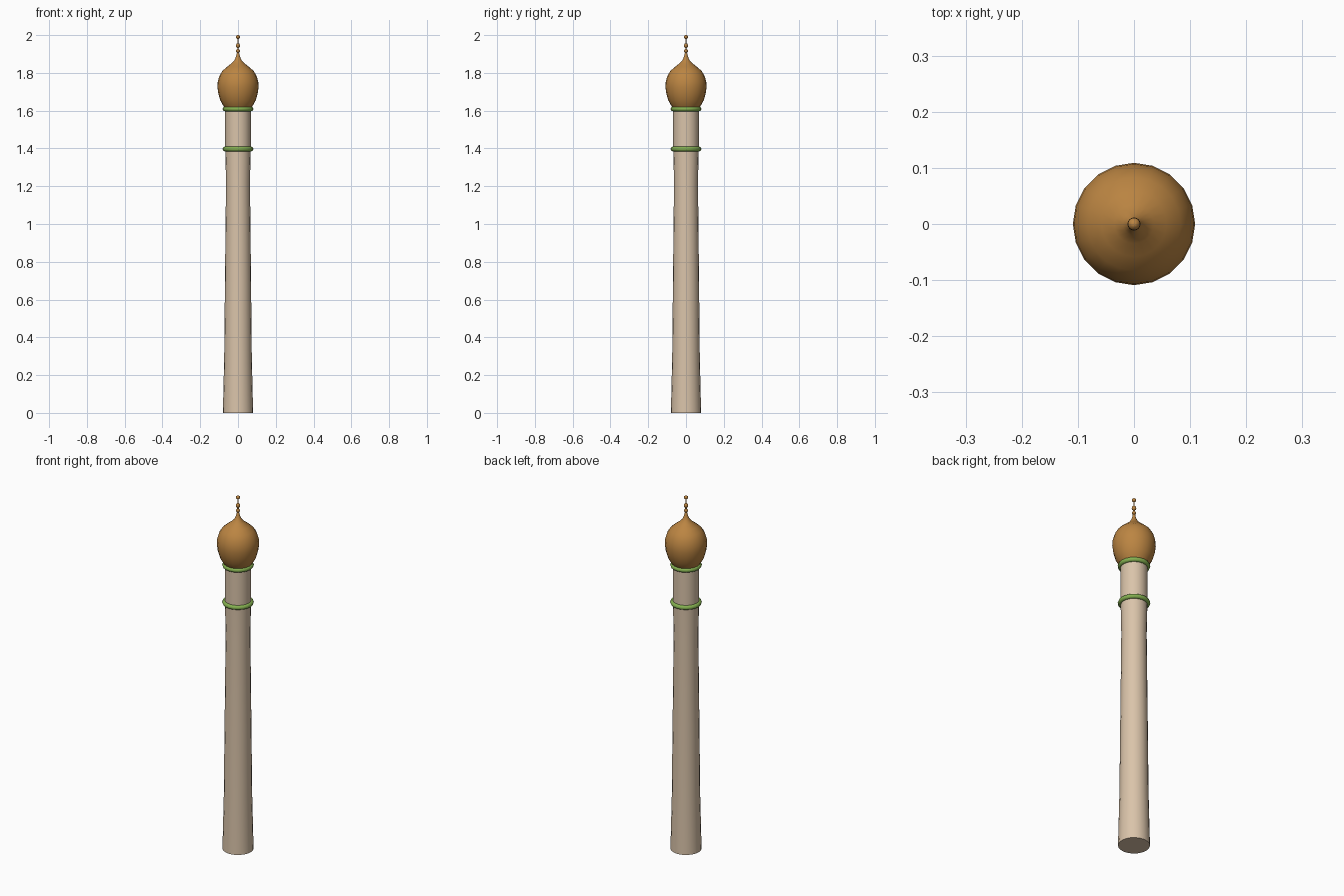
import bpy, bmesh, math

if "Cube" in bpy.data.objects:
    bpy.data.objects.remove(bpy.data.objects["Cube"])

SIDES = 20


def material(name, rgb):
    m = bpy.data.materials.new(name)
    m.diffuse_color = (*rgb, 1)
    m.use_nodes = True
    m.node_tree.nodes["Principled BSDF"].inputs["Base Color"].default_value = m.diffuse_color
    return m


STONE = material("beige stone", (0.70, 0.55, 0.40))
GREEN = material("green trim", (0.23, 0.43, 0.08))
GOLD = material("golden brown", (0.50, 0.235, 0.055))


def lathe(name, profile, mat, angle=50, closed=False):
    """Spin (radius, z) points around the z axis; ends are capped unless closed into a loop."""
    bm = bmesh.new()
    rings = []
    for r, z in profile:
        rings.append([bm.verts.new((r * math.cos(2 * math.pi * i / SIDES),
                                    r * math.sin(2 * math.pi * i / SIDES), z))
                      for i in range(SIDES)])
    pairs = list(zip(rings, rings[1:]))
    if closed:
        pairs.append((rings[-1], rings[0]))
    else:
        bm.faces.new(rings[0][::-1])
        bm.faces.new(rings[-1])
    for a, b in pairs:
        for i in range(SIDES):
            j = (i + 1) % SIDES
            bm.faces.new((a[i], a[j], b[j], b[i]))
    bmesh.ops.recalc_face_normals(bm, faces=bm.faces)
    me = bpy.data.meshes.new(name)
    bm.to_mesh(me)
    bm.free()
    me.materials.append(mat)
    ob = bpy.data.objects.new(name, me)
    bpy.context.collection.objects.link(ob)
    bpy.ops.object.select_all(action='DESELECT')
    ob.select_set(True)
    bpy.context.view_layer.objects.active = ob
    bpy.ops.object.shade_smooth_by_angle(angle=math.radians(angle))
    return ob


def bead(r, z, h, n=6):
    """Profile of a small rounded bead."""
    return [(max(0.003, r * math.sin(math.pi * k / n)), z - h * math.cos(math.pi * k / n))
            for k in range(n + 1)]


# tapering shaft that flares slightly below the lower ring
lathe("shaft", [(0.08, 0), (0.073, 0.3), (0.069, 0.7), (0.0635, 1.22), (0.067, 1.39)], STONE)

# drum between the rings
lathe("drum", [(0.068, 1.39), (0.068, 1.62)], STONE)

# two rounded trim rings
for name, z in (("lower_ring", 1.397), ("upper_ring", 1.609)):
    lathe(name, [(0.069 + 0.0125 * math.cos(math.pi * k / 4),
                  z + 0.0125 * math.sin(math.pi * k / 4)) for k in range(8)],
          GREEN, closed=True)

# onion dome
lathe("onion_dome", [(0.068, 1.612), (0.080, 1.63), (0.094, 1.655), (0.104, 1.69),
                     (0.109, 1.725), (0.107, 1.755), (0.098, 1.785), (0.083, 1.81),
                     (0.058, 1.832), (0.035, 1.85), (0.020, 1.866), (0.011, 1.885),
                     (0.005, 1.91)], GOLD)

# finial: rod with two beads and a ball on top
lathe("finial_rod", [(0.0045, 1.89), (0.003, 1.985)], GOLD)
lathe("finial_lower_bead", bead(0.011, 1.916, 0.010), GOLD)
lathe("finial_middle_bead", bead(0.0115, 1.944, 0.013), GOLD)
lathe("finial_ball", bead(0.011, 1.99, 0.010), GOLD)
